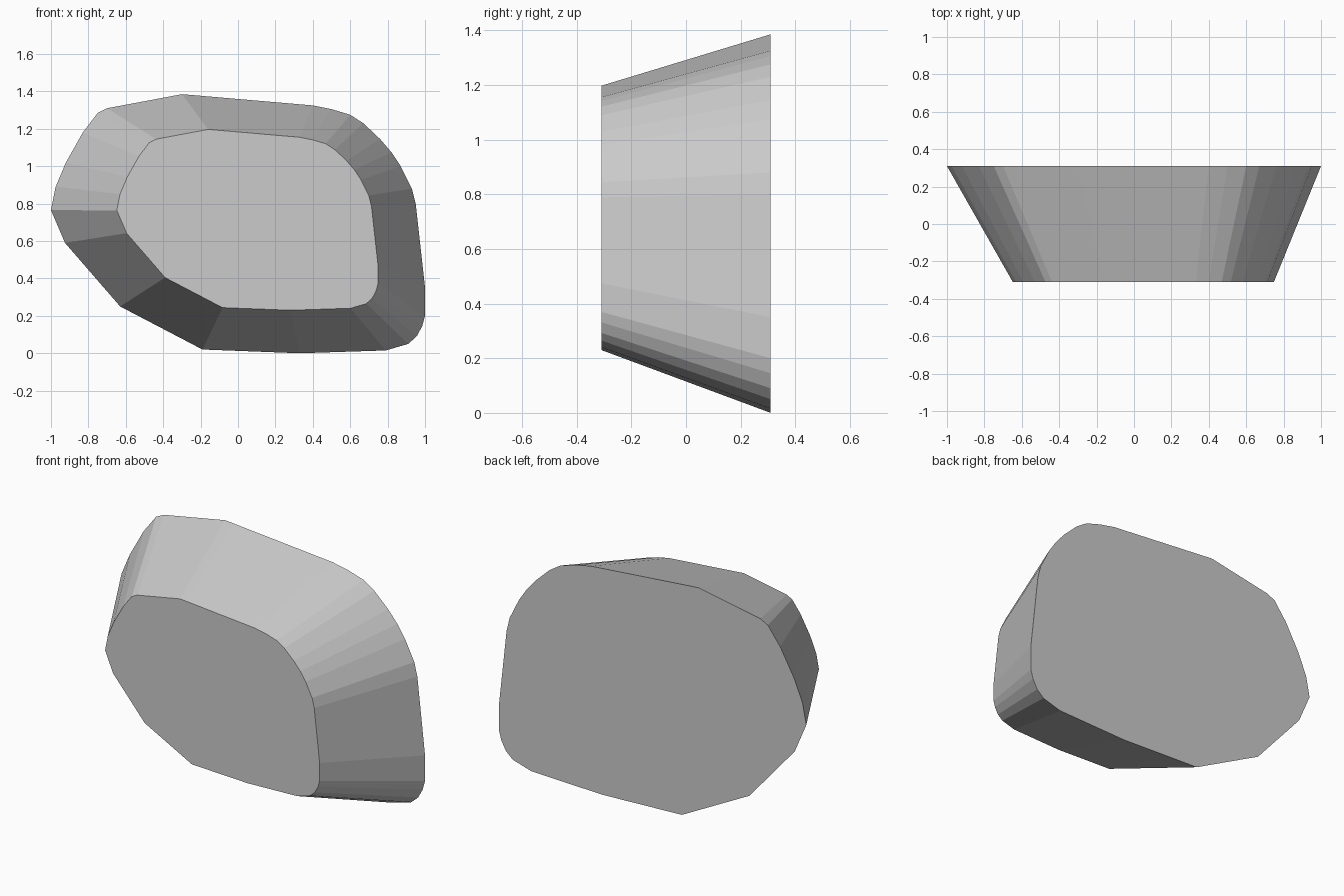
import bpy
import bmesh

if "Cube" in bpy.data.objects:
    bpy.data.objects.remove(bpy.data.objects["Cube"])

# Rounded, lopsided outline (x, z) of the wide back face
OUTLINE = [
    (-1.0, 0.765), (-0.925, 0.59), (-0.63, 0.25), (-0.19, 0.02), (0.33, 0.0),
    (0.79, 0.015), (0.91, 0.05), (0.955, 0.09), (0.985, 0.145), (1.0, 0.2),
    (1.0, 0.35), (0.95, 0.8), (0.93, 0.88), (0.87, 1.0), (0.82, 1.075),
    (0.76, 1.145), (0.67, 1.23), (0.6, 1.275), (0.5, 1.305), (0.4, 1.325),
    (-0.24, 1.38), (-0.3, 1.385), (-0.7, 1.31), (-0.75, 1.285),
    (-0.83, 1.18), (-0.92, 1.02), (-0.975, 0.89),
]
DEPTH = 0.31       # half thickness
TAPER = 0.698      # size of the front face relative to the back
SHIFT = (0.05, 0.23)

grey = bpy.data.materials.new("stone grey")
grey.diffuse_color = (0.6, 0.6, 0.6, 1.0)
grey.use_nodes = True
grey.node_tree.nodes["Principled BSDF"].inputs["Base Color"].default_value = grey.diffuse_color

# Tapered block: back ring, smaller shifted front ring, sloping sides
bm = bmesh.new()
back = [bm.verts.new((x, DEPTH, z)) for x, z in OUTLINE]
front = [bm.verts.new((x * TAPER + SHIFT[0], -DEPTH, z * TAPER + SHIFT[1]))
         for x, z in OUTLINE]
bm.faces.new(back)
bm.faces.new(front)
n = len(OUTLINE)
for i in range(n):
    j = (i + 1) % n
    bm.faces.new((back[i], back[j], front[j], front[i]))
bmesh.ops.recalc_face_normals(bm, faces=bm.faces)

mesh = bpy.data.meshes.new("tapered_stone")
bm.to_mesh(mesh)
bm.free()
mesh.materials.append(grey)
stone = bpy.data.objects.new("tapered_stone", mesh)
bpy.context.collection.objects.link(stone)
